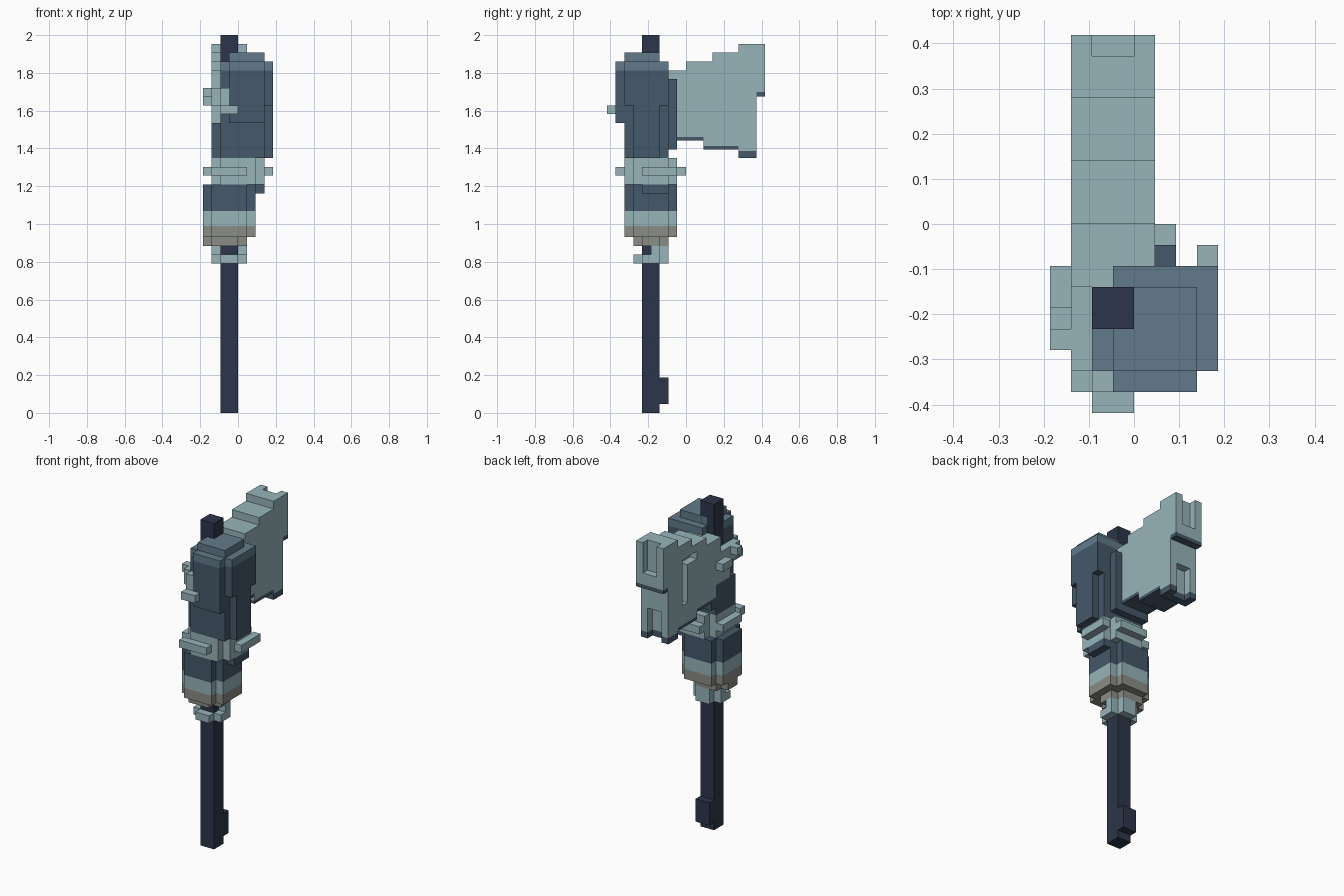
import bpy
import bmesh
from mathutils import Vector

if "Cube" in bpy.data.objects:
    bpy.data.objects.remove(bpy.data.objects["Cube"], do_unlink=True)

UNIT = 2 / 43  # edge length of one block


def material(name, rgb):
    mat = bpy.data.materials.new(name)
    mat.use_nodes = True
    colour = (*rgb, 1)
    mat.diffuse_color = colour
    mat.node_tree.nodes["Principled BSDF"].inputs["Base Color"].default_value = colour
    return mat


pale = material("pale_teal", (.31, .456, .49))
dark = material("dark_slate", (.06, .098, .144))
slate = material("mid_slate", (.122, .195, .254))
navy = material("navy", (.025, .036, .067))
stone = material("warm_grey", (.255, .265, .24))


def finish(name, mat, bm):
    bmesh.ops.recalc_face_normals(bm, faces=bm.faces)
    mesh = bpy.data.meshes.new(name)
    bm.to_mesh(mesh)
    bm.free()
    mesh.materials.append(mat)
    obj = bpy.data.objects.new(name, mesh)
    bpy.context.collection.objects.link(obj)
    return obj


def box(name, mat, x, y, z):
    """Block spanning the given (low, high) ranges, counted in units."""
    bm = bmesh.new()
    bmesh.ops.create_cube(bm, size=1)
    low, high = (Vector(corner) * UNIT for corner in zip(x, y, z))
    for v in bm.verts:
        v.co = Vector([a if c < 0 else b for c, a, b in zip(v.co, low, high)])
    return finish(name, mat, bm)


def cross(name, mat, x, y, z, inset=1):
    """Square tower with notched corners, made of two crossing blocks."""
    box(name + "_wide", mat, x, (y[0] + inset, y[1] - inset), z)
    box(name + "_deep", mat, (x[0] + inset, x[1] - inset), y, z)


# Shaft with a small spur near the foot
box("shaft", navy, (-2, 0), (-5, -3), (0, 43))
box("shaft_spur", navy, (-2, 0), (-3, -2), (1, 4))

# Lower bracket around the shaft
cross("bracket", pale, (-3, 1), (-6, -2), (17, 18))
for side, x in (("right", (-3, -2)), ("left", (0, 1))):
    box("bracket_post_" + side, pale, x, (-4, -3), (18, 19))
box("bracket_post_back", pale, (-2, 0), (-3, -2), (18, 19))

# Socket: banded tower
cross("socket_base", stone, (-4, 1), (-6, -2), (19, 20))
for name, mat, z in (("stone", stone, (20, 21.3)), ("pale", pale, (21.3, 23)),
                     ("dark", dark, (23, 26))):
    cross("socket_" + name, mat, (-4, 2), (-7, -1), z)
box("socket_lug", dark, (2, 3), (-5, -2), (25, 26))

# Collar with four projecting bars
cross("collar", pale, (-3, 3), (-7, -1), (26, 29))
bars = {"front": ((-3, 1), (-8, -7)), "back": ((-2, 2), (-1, 0)),
        "right": ((-4, -3), (-6, -2)), "left": ((3, 4), (-5, -1))}
for side, (x, y) in bars.items():
    box("collar_bar_" + side, pale, x, y, (27, 28))

# Hammer body
box("body_lower", dark, (-2, 3), (-7, -2), (29, 33))
box("body_lower_right", dark, (-3, -2), (-6, -2), (29, 33))
box("body_lower_left", dark, (3, 4), (-6, -3), (29, 35))
box("body_back_rib", dark, (1, 2), (-2, -1), (30, 38))
for name, mat, z in (("main", dark, (33, 39)), ("shoulder", slate, (39, 40))):
    box("body_" + name, mat, (-1, 3), (-8, -2), z)
    box("body_" + name + "_right", mat, (-2, -1), (-7, -5), z)
    box("body_" + name + "_left", mat, (3, 4), (-7, -2), (max(z[0], 35), z[1]))
box("body_cap", slate, (-1, 3), (-7, -3), (40, 41))

# Pale ornament wrapped round the front right corner
box("ornament_side", pale, (-3, -2), (-7, -3), (35, 37))
box("ornament_drop", pale, (-3, -2), (-5, -3), (33, 35))
box("ornament_knob_front", pale, (-4, -3), (-6, -5), (36, 37))
box("ornament_knob_back", pale, (-4, -3), (-4, -2), (35, 36))
box("ornament_front", pale, (-2, -1), (-8, -7), (34, 37))
box("ornament_nose", pale, (-2, 0), (-9, -8), (34, 35))

# Stepped blade: side profile extruded across its thickness
profile = [(-3, 39), (0, 39), (0, 40), (3, 40), (3, 41), (6, 41), (6, 42),
           (9, 42), (9, 36.5), (8, 36.5), (8, 29.8), (6, 29.8), (6, 30.4),
           (2, 30.4), (2, 31.4), (-3, 31.4)]
bm = bmesh.new()
face = bm.faces.new([bm.verts.new(Vector((-3, y, z)) * UNIT) for y, z in profile])
swept = bmesh.ops.extrude_face_region(bm, geom=[face])
bmesh.ops.translate(bm, vec=(4 * UNIT, 0, 0),
                    verts=[g for g in swept["geom"] if isinstance(g, bmesh.types.BMVert)])
blade = finish("blade", pale, bm)

# Slots in the blade end and a groove in its right side
cuts = {"upper_slot": ((-2, 0), (8, 10), (38, 43)),
        "lower_slot": ((-2, 0), (7, 8.5), (29, 33)),
        "groove": ((-4, -2), (4, 5), (33, 39)),
        "groove_hook": ((-4, -2), (2, 4.5), (38, 39))}
for name, spans in cuts.items():
    cutter = box(name + "_cutter", pale, *spans)
    cutter.hide_render = True
    cutter.display_type = 'WIRE'
    mod = blade.modifiers.new(name, 'BOOLEAN')
    mod.operation = 'DIFFERENCE'
    mod.solver = 'EXACT'
    mod.object = cutter
bpy.context.view_layer.update()

# Bake the cuts, then discard the cutters
graph = bpy.context.evaluated_depsgraph_get()
cut_mesh = bpy.data.meshes.new_from_object(blade.evaluated_get(graph))
blade.modifiers.clear()
blade.data = cut_mesh
for name in cuts:
    bpy.data.objects.remove(bpy.data.objects[name + "_cutter"], do_unlink=True)

# Dark lower rim of the blade
box("rim_inner", dark, (-3, 1), (-2, -1), (30, 31.4))
box("rim_step", dark, (-3, 1), (-1, 2), (31, 31.4))
box("rim_middle", dark, (-3, 1), (2, 6), (30, 30.4))
box("rim_heel", dark, (-3, 1), (6, 7), (29, 29.8))
for side, x in (("right", (-3, -2)), ("left", (0, 1))):
    box("rim_tip_" + side, dark, x, (7, 8), (29, 29.8))
box("prong_rim", dark, (-3, 1), (8, 9), (36, 36.5))
